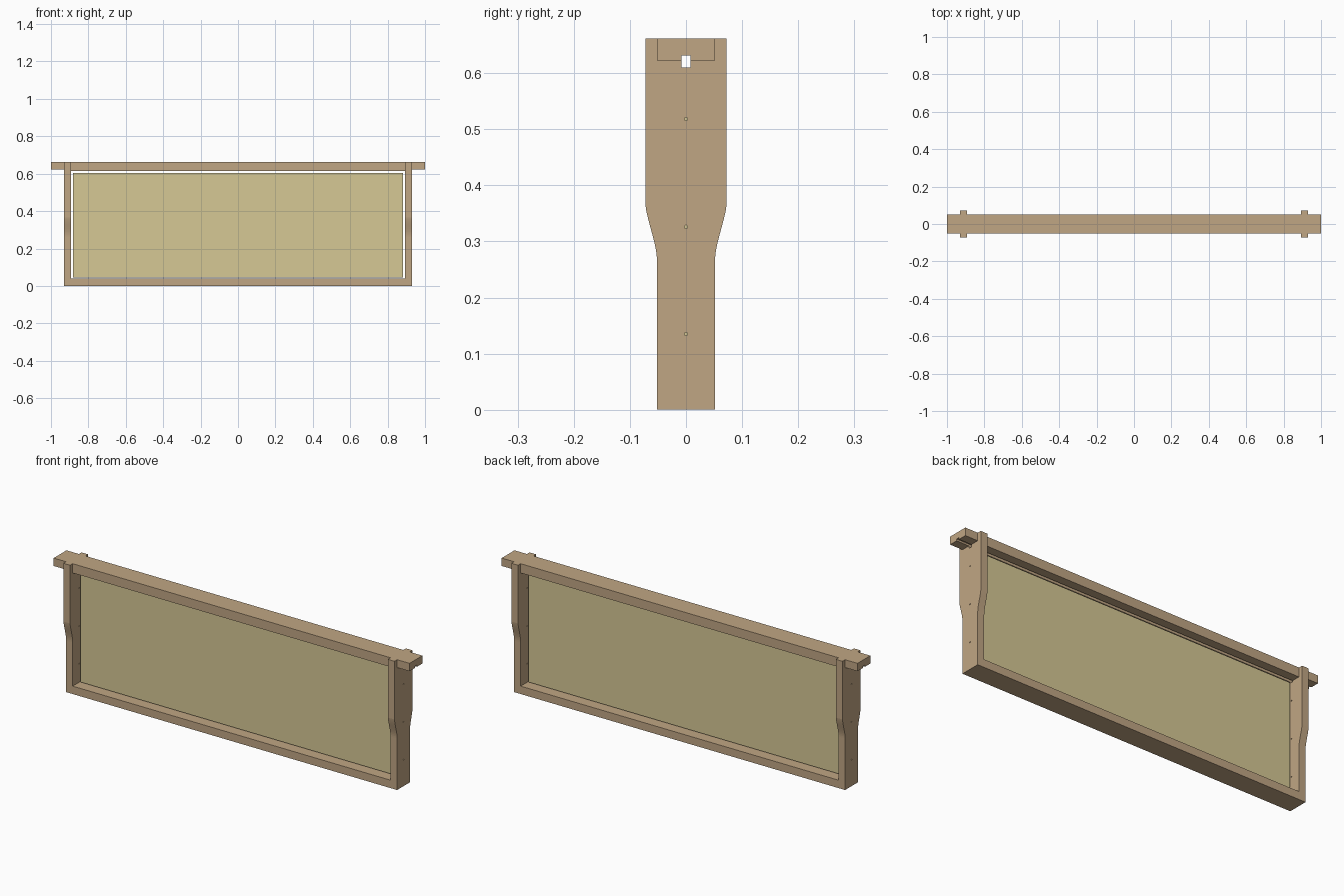
import bpy, bmesh, math
from mathutils import Vector, Matrix

if "Cube" in bpy.data.objects:
    bpy.data.objects.remove(bpy.data.objects["Cube"])


def material(name, rgb):
    m = bpy.data.materials.new(name)
    m.diffuse_color = (*rgb, 1)
    m.use_nodes = True
    m.node_tree.nodes["Principled BSDF"].inputs["Base Color"].default_value = m.diffuse_color
    return m


WOOD = material("wood", (0.53, 0.38, 0.23))
WAX = material("wax", (0.67, 0.58, 0.30))


def finish(name, bm, mat):
    bmesh.ops.recalc_face_normals(bm, faces=bm.faces)
    me = bpy.data.meshes.new(name)
    bm.to_mesh(me)
    bm.free()
    ob = bpy.data.objects.new(name, me)
    bpy.context.collection.objects.link(ob)
    if mat:
        me.materials.append(mat)
    return ob


def prism(name, pts, direction, mat):
    """Extrude a closed outline of 3D points along a direction."""
    bm = bmesh.new()
    face = bm.faces.new([bm.verts.new(p) for p in pts])
    ext = bmesh.ops.extrude_face_region(bm, geom=[face])["geom"]
    bmesh.ops.translate(bm, vec=Vector(direction),
                        verts=[v for v in ext if isinstance(v, bmesh.types.BMVert)])
    return finish(name, bm, mat)


def box(name, x0, x1, hy, z0, z1, mat):
    pts = [(x0, -hy, z0), (x1, -hy, z0), (x1, -hy, z1), (x0, -hy, z1)]
    return prism(name, pts, (0, 2 * hy, 0), mat)


def cut(ob, cutter):
    mod = ob.modifiers.new("cut", 'BOOLEAN')
    mod.operation = 'DIFFERENCE'
    mod.solver = 'EXACT'
    mod.object = cutter
    bpy.context.view_layer.objects.active = ob
    bpy.ops.object.modifier_apply(modifier=mod.name)
    bpy.data.objects.remove(cutter)


IN, OUT = 0.893, 0.93          # inner and outer x of the side bars
NARROW, WIDE = 0.0515, 0.0725  # half depths
TOP, LUG = 0.662, 0.622        # top of frame, underside of the end lugs
SLOT, SLOT_LOW, SLOT_TOP = 0.008, 0.61, 0.631

# Top bar: deeper between the side bars, with a groove along its underside
half = [(IN, 0.615), (IN, LUG), (1, LUG), (1, TOP)]
outline = half + [(-x, z) for x, z in reversed(half)]
top_bar = prism("top_bar", [(x, -NARROW, z) for x, z in outline],
                (0, 2 * NARROW, 0), WOOD)
cut(top_bar, box("groove_cutter", -1.1, 1.1, SLOT, 0.5, SLOT_TOP, None))

# Side bars: narrow foot, curved shoulder, notch for the top bar and wire slot
edge = [(NARROW, 0)]
for i in range(13):
    t = i / 12
    s = t * t * (3 - 2 * t) * 0.7 + t * t * 0.3
    edge.append((NARROW + (WIDE - NARROW) * s, 0.262 + 0.104 * t))
edge += [(WIDE, TOP), (NARROW, TOP), (NARROW, LUG), (SLOT, LUG), (SLOT, SLOT_LOW)]
outline = edge + [(-y, z) for y, z in reversed(edge)]
for side, s in (("left", -1), ("right", 1)):
    bar = prism(side + "_side_bar", [(s * IN, y, z) for y, z in outline],
                (s * (OUT - IN), 0, 0), WOOD)
    # Wire holes
    for z in (0.135, 0.326, 0.518):
        bm = bmesh.new()
        bmesh.ops.create_cone(
            bm, cap_ends=True, segments=12, radius1=0.003, radius2=0.003, depth=0.1,
            matrix=Matrix.Translation((s * (IN + OUT) / 2, 0, z))
            @ Matrix.Rotation(math.pi / 2, 4, 'Y'))
        cut(bar, finish("hole_cutter", bm, None))

# Bottom bar
box("bottom_bar", -IN, IN, NARROW, 0, 0.04, WOOD)

# Wax foundation sheet
box("foundation_sheet", -0.882, 0.882, 0.003, 0.045, 0.604, WAX)
